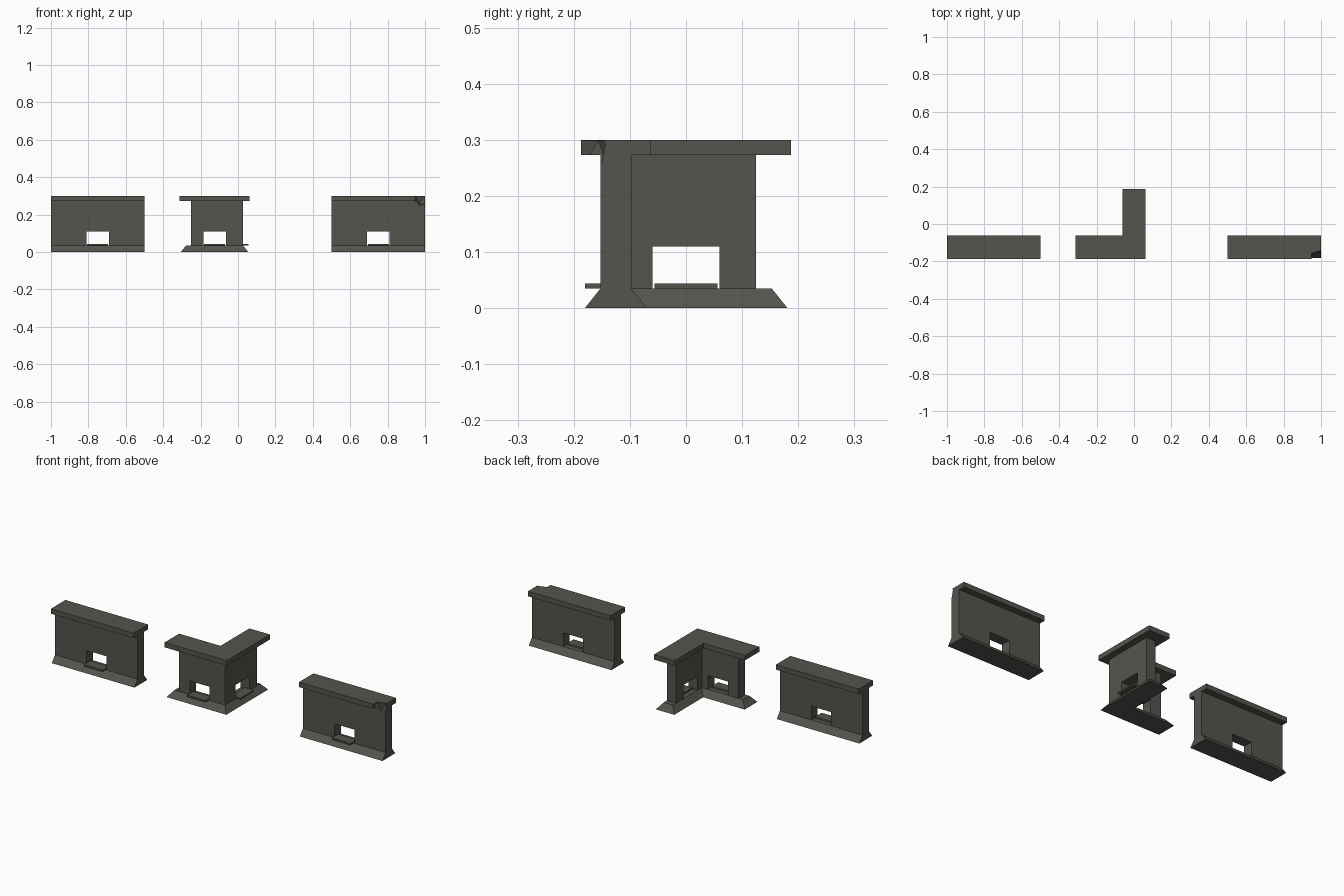
import bpy, bmesh
from mathutils import Vector

if "Cube" in bpy.data.objects:
    bpy.data.objects.remove(bpy.data.objects["Cube"])

CY = -0.125                       # centre line of the walls
Z_BASE, Z_BODY, Z_TOP = 0.035, 0.273, 0.30
FOOT, BODY, CAP = 0.0555, 0.0275, 0.0625   # half thicknesses

stone = bpy.data.materials.new("dark_stone")
stone.diffuse_color = (0.09, 0.088, 0.075, 1)
stone.use_nodes = True
stone.node_tree.nodes["Principled BSDF"].inputs["Base Color"].default_value = stone.diffuse_color


def finish(name, bm):
    bmesh.ops.recalc_face_normals(bm, faces=bm.faces)
    me = bpy.data.meshes.new(name)
    bm.to_mesh(me)
    bm.free()
    me.materials.append(stone)
    ob = bpy.data.objects.new(name, me)
    bpy.context.collection.objects.link(ob)
    return ob


def loft(name, low, high, z0, z1):
    """Closed solid between two matching outlines."""
    bm = bmesh.new()
    a = [bm.verts.new((x, y, z0)) for x, y in low]
    b = [bm.verts.new((x, y, z1)) for x, y in high]
    bm.faces.new(a)
    bm.faces.new(b)
    n = len(a)
    for i in range(n):
        j = (i + 1) % n
        bm.faces.new((a[i], a[j], b[j], b[i]))
    return finish(name, bm)


def box(name, x0, x1, y0, y1, z0, z1):
    r = [(x0, y0), (x1, y0), (x1, y1), (x0, y1)]
    return loft(name, r, r, z0, z1)


def cut(ob, cutter):
    m = ob.modifiers.new("cut", 'BOOLEAN')
    m.operation = 'DIFFERENCE'
    m.solver = 'EXACT'
    m.object = cutter
    cutter.hide_render = True
    cutter.hide_set(True)


def strip(x0, x1, h):
    return [(x0, CY - h), (x1, CY - h), (x1, CY + h), (x0, CY + h)]


def ell(h, reach):
    """L outline: half thickness h, arms reaching past the bend."""
    return [(-reach, CY - h), (h, CY - h), (h, CY + reach),
            (-h, CY + reach), (-h, CY + h), (-reach, CY + h)]


def stack(name, foot, body, ledge, cap):
    """Sloped base, upright body and overhanging cap."""
    loft(name + "_base", foot, ledge, 0, Z_BASE)
    b = loft(name + "_body", body, body, Z_BASE, Z_BODY)
    c = loft(name + "_cap", cap, cap, Z_BODY, Z_TOP)
    return b, c


def front_opening(name, body, x):
    cut(body, box(name + "_opening_cutter", x - 0.06, x + 0.06, -0.2, -0.05, 0.02, 0.11))
    box(name + "_sill", x - 0.056, x + 0.056, -0.18, CY, Z_BASE, 0.044)


# straight walls
parts = {}
for name, x0, x1 in (("left_wall", -1, -0.5), ("right_wall", 0.5, 1)):
    mid = strip(x0, x1, BODY)
    parts[name] = stack(name, strip(x0, x1, FOOT), mid, mid, strip(x0, x1, CAP))
    front_opening(name, parts[name][0], (x0 + x1) / 2)

# corner wall
body, cap = stack("corner", ell(FOOT, 0.306), ell(BODY, 0.25),
                  ell(BODY, 0.278), ell(CAP, 0.3125))
front_opening("corner_front", body, -0.125)
cut(body, box("corner_side_opening_cutter", -0.05, 0.05, -0.06, 0.06, 0.02, 0.11))
box("corner_side_sill", 0, 0.055, -0.056, 0.056, Z_BASE, 0.044)

# broken corner on the right wall
bm = bmesh.new()
bmesh.ops.create_icosphere(bm, subdivisions=1, radius=0.047)
bmesh.ops.translate(bm, verts=bm.verts, vec=Vector((0.983, -0.181, 0.278)))
chip = finish("chip_cutter", bm)
for ob in parts["right_wall"]:
    cut(ob, chip)
